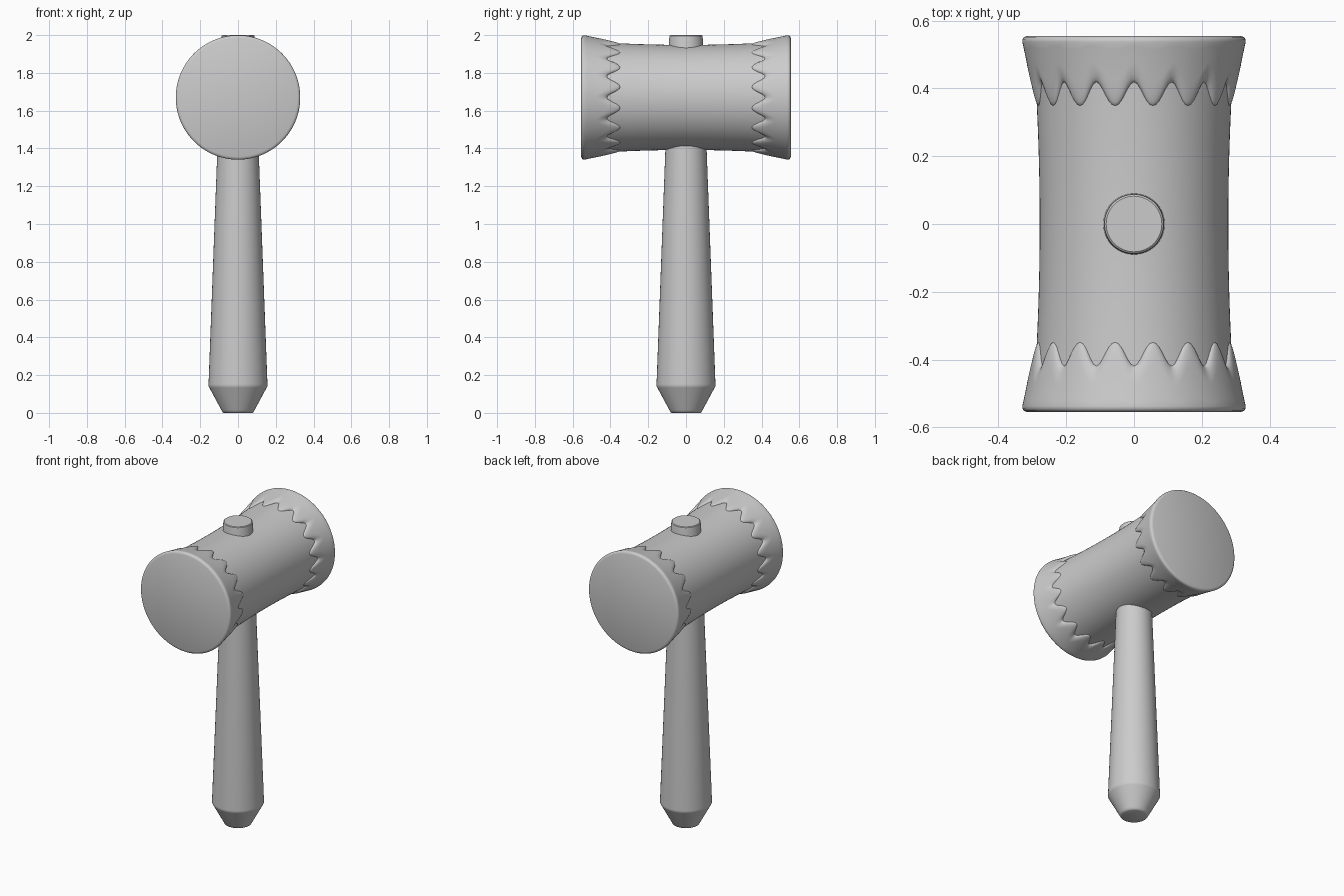
import bpy, bmesh
from math import sin, cos, pi, radians

if "Cube" in bpy.data.objects:
    bpy.data.objects.remove(bpy.data.objects["Cube"])

HEAD_Z = 1.67
TEETH = 16


def finish(name, rings, loc=(0, 0, 0), angle=35):
    """Bridge rings of points into a capped, smooth-shaded object."""
    bm = bmesh.new()
    loops = [[bm.verts.new(p) for p in ring] for ring in rings]
    n = len(loops[0])
    for a, b in zip(loops, loops[1:]):
        for i in range(n):
            j = (i + 1) % n
            bm.faces.new((a[i], a[j], b[j], b[i]))
    bm.faces.new(loops[0])
    bm.faces.new(loops[-1])
    bmesh.ops.recalc_face_normals(bm, faces=bm.faces)
    mesh = bpy.data.meshes.new(name)
    bm.to_mesh(mesh)
    bm.free()
    ob = bpy.data.objects.new(name, mesh)
    bpy.context.collection.objects.link(ob)
    ob.location = loc
    bpy.ops.object.select_all(action='DESELECT')
    ob.select_set(True)
    bpy.context.view_layer.objects.active = ob
    bpy.ops.object.shade_smooth_by_angle(angle=radians(angle))
    return ob


def angles(n):
    return [2 * pi * i / n for i in range(n)]


def body_radius(y):
    return 0.278 + 0.07 * y * y


def sleeve_radius(y):
    t = (abs(y) - 0.33) / 0.21
    return 0.293 + 0.027 * t + 0.010 * t * t


# Tapered handle passing right through the head
handle_profile = [(0.074, 0), (0.082, 0.004), (0.088, 0.015), (0.152, 0.134),
                  (0.156, 0.142), (0.156, 0.152), (0.109, 1.40),
                  (0.0885, 1.988), (0.087, 1.996), (0.082, 2.0)]
finish("handle", [[(r * cos(a), r * sin(a), z) for a in angles(64)]
                  for r, z in handle_profile])

# Slightly waisted head barrel
barrel_ys = [-0.50 + 0.05 * i for i in range(21)]
finish("head_barrel", [[(body_radius(y) * sin(a), y, body_radius(y) * cos(a))
                        for a in angles(128)] for y in barrel_ys],
       (0, 0, HEAD_Z))

# Flared end sleeves with a pointed, softly rolled edge
for name, side in (("front_sleeve", -1), ("back_sleeve", 1)):
    rolls = [(0, -0.25), (0.004, 0.3), (0.012, 0.62), (0.026, 0.85), (0.05, 1.0)]
    steps = 6
    rings = [[] for _ in range(len(rolls) + steps)]
    for a in angles(TEETH * 12):
        w = cos(TEETH * a)
        edge = 0.382 + 0.035 * (w + 0.12 * (w * w - 1))
        pts = []
        for d, k in rolls:
            y = edge + d
            b = body_radius(y)
            pts.append((b + (sleeve_radius(y) - b) * k, y))
        y0 = edge + 0.05
        for i in range(1, steps + 1):
            y = y0 + (0.537 - y0) * i / steps
            pts.append((sleeve_radius(y), y))
        for ring, (r, y) in zip(rings, pts):
            ring.append((r * sin(a), side * y, r * cos(a)))
    # rounded rim and flat striking face
    for r, y in ((0.329, 0.545), (0.324, 0.551), (0.314, 0.555)):
        rings.append([(r * sin(a), side * y, r * cos(a))
                      for a in angles(TEETH * 12)])
    finish(name, rings, (0, 0, HEAD_Z), 50)
